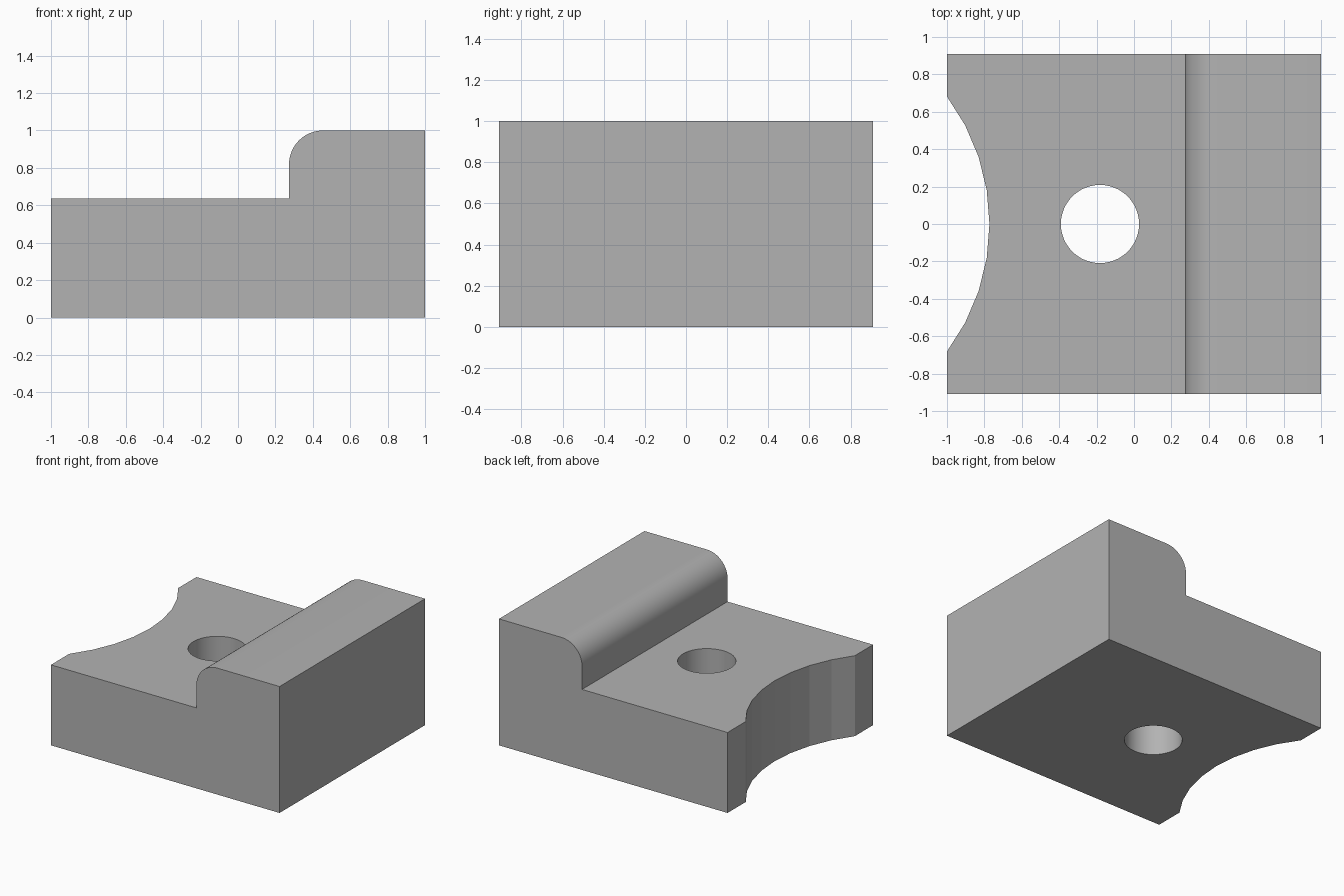
import bpy, bmesh
from math import sin, cos, pi, asin, radians
from mathutils import Vector

cube = bpy.data.objects.get("Cube")
if cube:
    bpy.data.objects.remove(cube, do_unlink=True)

U = 1 / 11                      # base unit of the part
HALF_Y, STEP_X, STEP_Z = 10 * U, 3 * U, 7 * U
FILLET = 2 * U
HOLE_X, HOLE_R = -2 * U, 2.3 * U
NOTCH_X, NOTCH_R = -21 * U, 12.5 * U

grey = bpy.data.materials.new("plain grey")
grey.use_nodes = True
colour = (0.45, 0.45, 0.45, 1)
grey.diffuse_color = colour
grey.node_tree.nodes["Principled BSDF"].inputs["Base Color"].default_value = colour


def arc(cx, cy, r, start, end, n):
    angles = [start + (end - start) * i / n for i in range(n + 1)]
    return [(cx + r * cos(a), cy + r * sin(a)) for a in angles]


def prism(name, points, offset):
    """Extrude a closed outline of 3D points along an offset."""
    bm = bmesh.new()
    face = bm.faces.new([bm.verts.new(p) for p in points])
    ext = bmesh.ops.extrude_face_region(bm, geom=[face])
    moved = [v for v in ext["geom"] if isinstance(v, bmesh.types.BMVert)]
    bmesh.ops.translate(bm, verts=moved, vec=offset)
    bmesh.ops.recalc_face_normals(bm, faces=bm.faces)
    mesh = bpy.data.meshes.new(name)
    bm.to_mesh(mesh)
    bm.free()
    mesh.materials.append(grey)
    obj = bpy.data.objects.new(name, mesh)
    bpy.context.collection.objects.link(obj)
    return obj


# Stepped block with a rounded shoulder
side = [(-1, 0), (1, 0), (1, 1)]
side += arc(STEP_X + FILLET, 1 - FILLET, FILLET, pi / 2, pi, 16)
side += [(STEP_X, STEP_Z), (-1, STEP_Z)]
block = prism("stepped_block", [(x, -HALF_Y, z) for x, z in side], (0, 2 * HALF_Y, 0))

# Cutters: round through hole and wide curved notch
hole = arc(HOLE_X, 0, HOLE_R, 0, 2 * pi, 48)[:-1]
half = asin(0.6)
notch = arc(NOTCH_X, 0, NOTCH_R, -half, half, 8)
notch += [(-1.2, notch[-1][1]), (-1.2, notch[0][1])]
bpy.context.view_layer.objects.active = block
block.select_set(True)
for name, outline in (("hole_cutter", hole), ("notch_cutter", notch)):
    cutter = prism(name, [(x, y, -0.2) for x, y in outline], (0, 0, 1.4))
    cutter.hide_render = True
    mod = block.modifiers.new(name, "BOOLEAN")
    mod.object, mod.operation, mod.solver = cutter, "DIFFERENCE", "EXACT"
    bpy.ops.object.modifier_apply(modifier=mod.name)
    bpy.data.objects.remove(cutter, do_unlink=True)

# Smooth hole and shoulder, faceted notch
bpy.ops.object.shade_smooth_by_angle(angle=radians(30))
for poly in block.data.polygons:
    if poly.center.x < -0.7 and abs(poly.normal.z) < 0.1:
        poly.use_smooth = False
